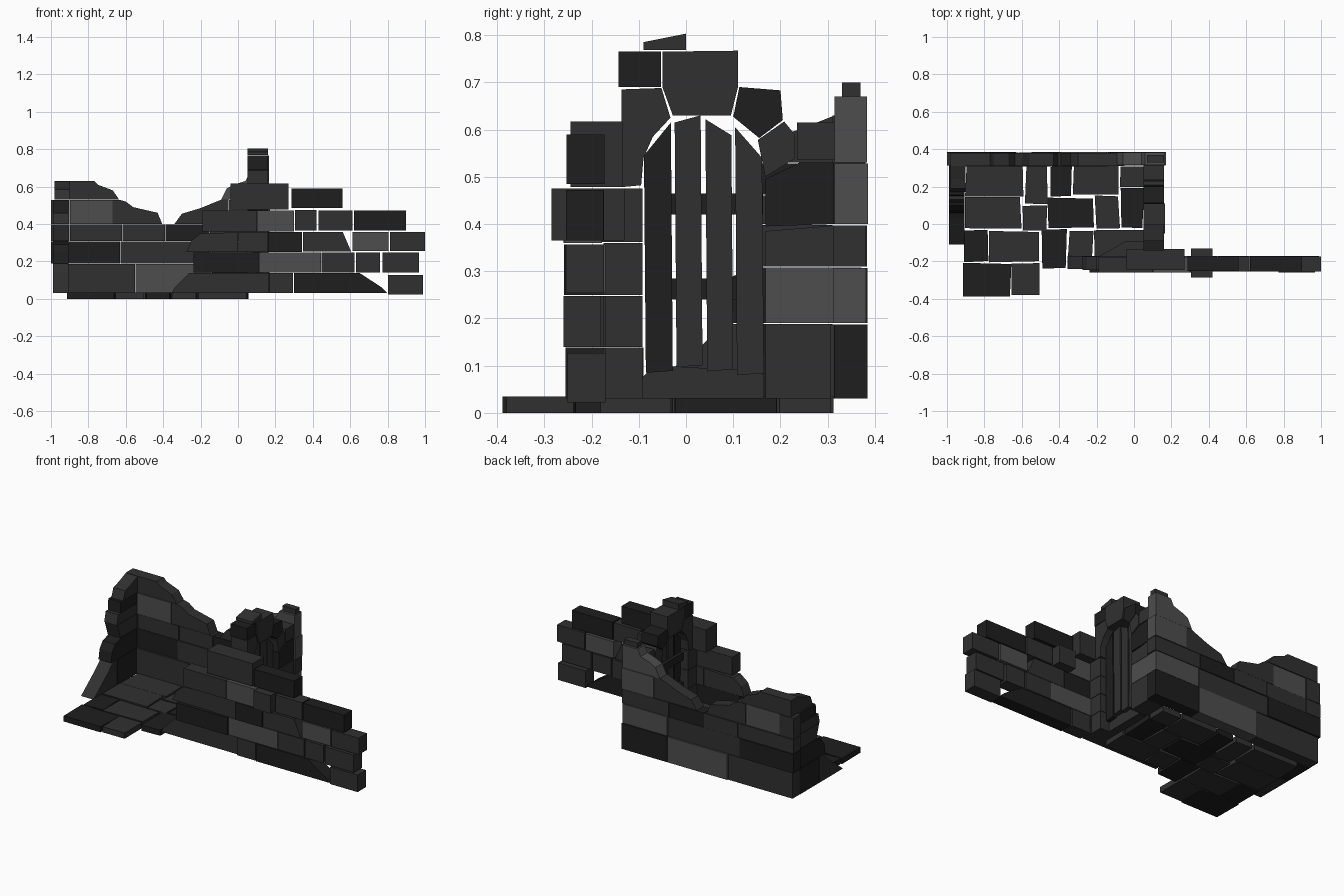
import bpy, bmesh, random
from mathutils import Vector
random.seed(4)


def tone(name, v):
    m = bpy.data.materials.new(name)
    m.diffuse_color = (v, v, v, 1)
    return m


STONE = {'m': tone('stone_mid', 0.030), 'd': tone('stone_dark', 0.013), 'l': tone('stone_light', 0.075)}


def prism(name, pts, axis, lo, hi, t='m'):
    """Extrude a 2D outline along x (pts y,z), y (pts x,z) or z (pts x,y)."""
    def place(a, b, c):
        return {'x': (c, a, b), 'y': (a, c, b), 'z': (a, b, c)}[axis]
    bm = bmesh.new()
    low = [bm.verts.new(place(a, b, lo)) for a, b in pts]
    top = [bm.verts.new(place(a, b, hi)) for a, b in pts]
    bm.faces.new(low)
    bm.faces.new(top)
    n = len(pts)
    for i in range(n):
        j = (i + 1) % n
        bm.faces.new((low[i], low[j], top[j], top[i]))
    bmesh.ops.recalc_face_normals(bm, faces=bm.faces)
    me = bpy.data.meshes.new(name)
    bm.to_mesh(me)
    bm.free()
    me.materials.append(STONE[t])
    ob = bpy.data.objects.new(name, me)
    bpy.context.collection.objects.link(ob)
    return ob


def rect(a0, a1, b0, b1):
    return [(a0, b0), (a1, b0), (a1, b1), (a0, b1)]


def course(name, edges, z0, z1, axis, lo, hi, tones, gap=0.003):
    """Row of blocks between successive edges, each slightly in or out."""
    for a, b, t in zip(edges, edges[1:], tones):
        j = random.uniform(-0.005, 0.005)
        prism(name, rect(a + gap / 2, b - gap / 2, z0, z1 - gap), axis, lo + j, hi + j, t)


# Floor slabs
slabs = [
    [(-.90, -.59, .15, .31), (-.58, -.46, .11, .31), (-.45, -.335, .15, .31), (-.325, -.08, .16, .31), (-.07, .05, .20, .31)],
    [(-.90, -.605, -.02, .145), (-.595, -.47, -.03, .10), (-.46, -.215, -.02, .14), (-.205, -.08, -.02, .15), (-.07, .05, -.02, .19)],
    [(-.91, -.78, -.20, -.03), (-.77, -.505, -.20, -.04), (-.495, -.36, -.235, -.03), (-.35, -.22, -.18, -.035), (-.21, .05, -.18, -.03)],
    [(-.91, -.66, -.385, -.21), (-.65, -.51, -.38, -.21)]]
for row in slabs:
    for s in row:
        pts = [(x + random.uniform(-.006, .006), y + random.uniform(-.005, .003)) for x, y in rect(*s)]
        prism('floor_slab', pts, 'z', 0, 0.035, random.choice('mmd'))

# Back wall courses
B = ('y', .31, .38)
course('back_wall_stone', [-.99, -.55, -.14, .17], .03, .19, *B, 'mld')
course('back_wall_stone', [-1, -.63, -.14, .165], .19, .31, *B, 'dml')
course('back_wall_stone', [-1, -.9, -.62, -.39, -.15, .17], .31, .40, *B, 'mmmdm')
course('back_wall_stone', [-1, -.9, -.67], .40, .53, *B, 'ml')
# Back wall broken upper edge
prism('back_wall_peak', [(-.98, .53), (-.635, .53), (-.67, .58), (-.75, .61), (-.77, .63), (-.98, .63)], *B)
prism('back_wall_break', [(-.67, .40), (-.405, .40), (-.43, .46), (-.56, .49), (-.6, .52), (-.63, .528), (-.67, .528)], *B)
prism('back_wall_break', [(-.34, .40), (-.05, .40), (-.05, .53), (-.09, .53), (-.2, .485), (-.30, .455)], *B)
prism('back_wall_corner', rect(-.048, .17, .40, .528), 'y', .315, .385, 'l')
prism('back_wall_corner', [(-.09, .53), (.165, .53), (.165, .67), (.06, .67), (.04, .63), (-.02, .61), (-.06, .59)], 'y', .315, .383, 'l')
prism('back_wall_cap', rect(.07, .16, .67, .70), 'y', .33, .37)

# Left wall, collapsing towards the front
L = ('x', -.99, -.905)
prism('left_wall_stone', [(-.11, .03), (.12, .03), (.12, .188), (.08, .188), (.03, .14)], *L)
prism('left_wall_stone', rect(.122, .31, .03, .188), *L, 'd')
prism('left_wall_stone', [(.06, .19), (.31, .19), (.31, .308), (.16, .308), (.10, .29), (.07, .25)], *L, 'd')
prism('left_wall_stone', [(.15, .31), (.31, .31), (.31, .398), (.12, .398)], *L)
prism('left_wall_stone', [(.115, .40), (.31, .40), (.31, .46), (.13, .46)], *L)
prism('left_wall_stone', [(.15, .462), (.31, .462), (.31, .528), (.155, .528)], *L, 'd')
prism('left_wall_stone', [(.17, .53), (.31, .53), (.31, .628), (.24, .60), (.19, .585)], 'x', -.98, -.90)

# Front wall courses
F = ('y', -.255, -.175)
prism('front_wall_end', [(-.355, .03), (.165, .03), (.165, .138), (-.26, .138), (-.34, .06)], 'y', -.24, -.17)
course('front_wall_stone', [.168, .295], .03, .14, *F, 'm')
prism('front_wall_wedge', [(.30, .03), (.80, .03), (.77, .06), (.65, .138), (.30, .138)], *F, 'd')
course('front_wall_stone', [.80, .99], .022, .13, *F, 'm')
course('front_wall_stone', [-.24, .11, .445, .625], .14, .25, *F, 'dlm')
course('front_wall_stone', [.63, .76, .77, .97], .14, .25, *F, 'm')
course('front_wall_stone', [.77, .97], .14, .25, *F, 'm')
prism('front_wall_end', [(-.275, .25), (.0, .25), (.0, .355), (-.20, .35), (-.25, .31)], 'y', -.245, -.175)
course('front_wall_stone', [0, .16, .345], .25, .36, *F, 'md')
prism('front_wall_stone', [(.348, .252), (.605, .252), (.56, .357), (.348, .357)], *F)
course('front_wall_stone', [.61, .805], .255, .36, *F, 'l')
course('front_wall_stone', [.81, 1.0], .255, .36, *F, 'm')
course('front_wall_stone', [-.19, .10, .30], .36, .475, *F, 'ml')
prism('front_wall_through_stone', rect(.305, .42, .365, .475), 'y', -.285, -.13)
course('front_wall_stone', [.43, .615], .365, .475, *F, 'm')
course('front_wall_stone', [.62, .90], .365, .475, *F, 'd')
prism('front_wall_tower_stone', rect(-.04, .27, .478, .617), 'y', -.245, -.135)
course('front_wall_stone', [.285, .56], .485, .593, *F, 'd')
# Sloped filler stone in the inner corner
prism('inner_corner_stone', [(-.2, -.18), (.05, -.18), (.05, -.09), (-.05, -.095)], 'z', .035, .138)

# Doorway jambs in the right wall
R = ('x', .05, .16)
for z0, z1, y0 in ((.03, .138, -.18), (.14, .247, -.19), (.25, .36, -.175), (.362, .475, -.18)):
    prism('door_jamb_stone', rect(y0, -.092, z0, z1), *R)
for y1, z0, z1, t in ((.307, .03, .188, 'm'), (.372, .19, .308, 'l')):
    prism('door_jamb_stone', rect(.168, y1, z0, z1), *R, t)
prism('door_jamb_stone', [(.168, .31), (.315, .31), (.315, .397), (.168, .385)], *R)
prism('door_jamb_stone', [(.168, .395), (.313, .40), (.313, .53), (.24, .53), (.168, .495)], *R, 'd')
prism('right_wall_stone', rect(.235, .314, .535, .615), *R)

# Arch stones
prism('arch_stone', [(-.137, .478), (-.095, .482), (-.09, .54), (-.07, .585), (-.033, .625), (-.052, .688), (-.137, .685)], *R)
prism('arch_keystone', [(-.028, .63), (.095, .63), (.11, .69), (.11, .767), (-.05, .765), (-.05, .69)], 'x', .05, .165)
prism('arch_stone', [(.10, .627), (.155, .582), (.205, .62), (.20, .683), (.113, .69)], *R, 'd')
prism('arch_stone', [(.168, .50), (.23, .538), (.23, .59), (.208, .617), (.152, .578)], *R)
prism('arch_shoulder', rect(-.143, -.053, .69, .765), *R, 'd')
prism('arch_cap', [(-.09, .768), (0, .768), (0, .803), (-.09, .785)], *R)

# Threshold and plank door with cross bars
prism('door_threshold', [(-.092, .03), (.165, .03), (.165, .08), (.15, .09), (-.07, .10), (-.092, .075)], 'x', .05, .10)
for y0, y1, zb, zl, zr in ((-.085, -.028, .085, .545, .615), (-.02, .035, .097, .615, .63),
                           (.045, .10, .088, .622, .588), (.108, .165, .08, .605, .54)):
    prism('door_plank', [(y0, zb), (y1, zb + .004), (y1 - .004, zr), (y0 - .004, zl)], 'x', .10, .125, random.choice('md'))
for z in (.24, .42):
    prism('door_bar', rect(-.085, .163, z, z + .045), 'x', .078, .10, 'd')
